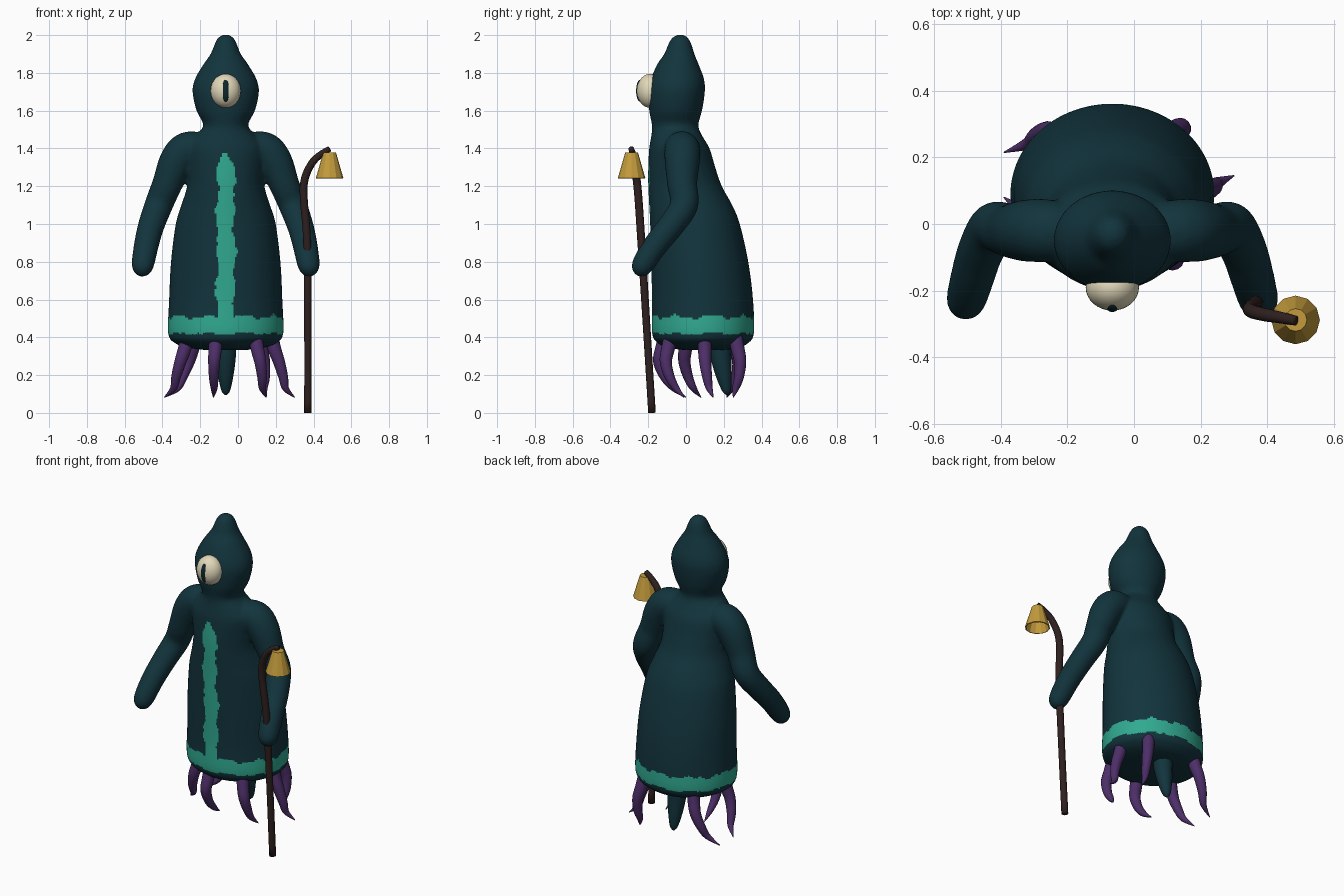
import bpy
import bmesh
import math
from mathutils import Vector

old = bpy.data.objects.get("Cube")
if old:
    bpy.data.objects.remove(old, do_unlink=True)

AXIS = -0.065  # x of the figure's plane of symmetry


def make_material(name, rgb, roughness=0.8):
    mat = bpy.data.materials.new(name)
    mat.use_nodes = True
    color = (*rgb, 1.0)
    mat.diffuse_color = color
    shader = mat.node_tree.nodes["Principled BSDF"]
    shader.inputs["Base Color"].default_value = color
    shader.inputs["Roughness"].default_value = roughness
    return mat


DARK_TEAL = make_material("dark teal", (0.006, 0.034, 0.046))
MINT = make_material("mint trim", (0.03, 0.40, 0.28))
PURPLE = make_material("purple", (0.075, 0.028, 0.14))
GOLD = make_material("gold", (0.55, 0.33, 0.045))
CREAM = make_material("cream", (0.76, 0.69, 0.49))
WOOD = make_material("dark wood", (0.028, 0.015, 0.014))
BLACK_TEAL = make_material("black teal", (0.004, 0.02, 0.028))


def add_object(name, mesh, materials, smooth=True):
    for mat in materials:
        mesh.materials.append(mat)
    if smooth:
        mesh.shade_smooth()
    obj = bpy.data.objects.new(name, mesh)
    bpy.context.collection.objects.link(obj)
    return obj


def mesh_from(bm, name):
    bmesh.ops.recalc_face_normals(bm, faces=bm.faces)
    mesh = bpy.data.meshes.new(name)
    bm.to_mesh(mesh)
    bm.free()
    return mesh


def interpolate(rows, steps):
    """Catmull-Rom interpolation through rows of numbers."""
    out = []
    for i in range(len(rows) - 1):
        a, b, c, d = (rows[max(i - 1, 0)], rows[i], rows[i + 1],
                      rows[min(i + 2, len(rows) - 1)])
        for s in range(steps):
            t = s / steps
            out.append([q + 0.5 * t * (r - p + t * (2 * p - 5 * q + 4 * r - e
                        + t * (3 * (q - r) + e - p)))
                        for p, q, r, e in zip(a, b, c, d)])
    out.append(list(rows[-1]))
    return out


def loft(bm, rings):
    """Skin a closed solid over a list of rings."""
    loops = [[bm.verts.new(co) for co in ring] for ring in rings]
    n = len(loops[0])
    for low, high in zip(loops, loops[1:]):
        for i in range(n):
            j = (i + 1) % n
            bm.faces.new((low[i], low[j], high[j], high[i]))
    bm.faces.new(loops[0][::-1])
    bm.faces.new(loops[-1])


def tube(bm, rows, steps=5, sides=14):
    """Tapered tube along rows of x, y, z, radius."""
    rows = interpolate(rows, steps)
    pts = [Vector(r[:3]) for r in rows]
    side = Vector((0, 1, 0))
    rings = []
    for k, p in enumerate(pts):
        tangent = (pts[min(k + 1, len(pts) - 1)] - pts[max(k - 1, 0)]).normalized()
        side = (side - tangent * side.dot(tangent)).normalized()
        other = tangent.cross(side)
        radius = max(rows[k][3], 0.002)
        angles = [math.tau * i / sides for i in range(sides)]
        rings.append([p + radius * (side * math.cos(a) + other * math.sin(a))
                      for a in angles])
    loft(bm, rings)


# Hooded robe: height, half width, front y, back y
ROBE = [
    (.332, .10, 0, .20), (.345, .20, -.1, .28), (.37, .27, -.15, .33),
    (.42, .305, -.18, .36), (.6, .30, -.18, .355), (.8, .29, -.185, .33),
    (1, .265, -.19, .285), (1.1, .235, -.195, .245), (1.2, .205, -.2, .19),
    (1.3, .205, -.2, .155), (1.4, .21, -.195, .125), (1.46, .17, -.185, .09),
    (1.52, .118, -.18, .065), (1.6, .155, -.195, .085), (1.7, .176, -.2, .1),
    (1.77, .162, -.185, .095), (1.85, .115, -.15, .065), (1.9, .08, -.115, .045),
    (1.95, .06, -.095, .03), (1.985, .042, -.075, .012), (2.003, .015, -.045, -.015),
]
# Arm on one side, as offset from the axis, y, z, radius
ARM = [
    (.10, -.03, 1.39, .085), (.2, -.02, 1.395, .095), (.26, -.02, 1.33, .093),
    (.31, -.02, 1.21, .08), (.355, -.01, 1.1, .075), (.395, -.08, .99, .07),
    (.42, -.16, .89, .066), (.438, -.225, .79, .06), (.443, -.24, .745, .045),
    (.445, -.245, .722, .015),
]

bm = bmesh.new()
rings = []
for z, half, front, back in interpolate(ROBE, 4):
    mid, depth = (front + back) / 2, (back - front) / 2
    angles = [math.tau * i / 56 for i in range(56)]
    rings.append([(AXIS + half * math.cos(a), mid + depth * math.sin(a), z)
                  for a in angles])
loft(bm, rings)
for sign in (-1, 1):
    tube(bm, [(AXIS + sign * x, y, z, r) for x, y, z, r in ARM], sides=24)

# Fuse robe and arms into one soft skin
helper = add_object("robe_base", mesh_from(bm, "robe_base"), [])
remesh = helper.modifiers.new("fuse", "REMESH")
remesh.mode = "VOXEL"
remesh.voxel_size = 0.01
soften = helper.modifiers.new("soften", "SMOOTH")
soften.factor = 0.5
soften.iterations = 10
bpy.context.view_layer.update()
graph = bpy.context.evaluated_depsgraph_get()
skin = bpy.data.meshes.new_from_object(helper.evaluated_get(graph))
bpy.data.objects.remove(helper, do_unlink=True)
skin.materials.clear()
robe = add_object("hooded_robe", skin, [DARK_TEAL, MINT])
robe.data.name = "hooded_robe"

# Wavy hem band and front stripe
for face in skin.polygons:
    x, y, z = face.center
    angle = math.atan2(y - 0.09, x - AXIS)
    ripple = 0.008 * math.sin(9 * angle) + 0.005 * math.sin(23 * angle + 1)
    hem = 0.42 + ripple * 0.4 < z < 0.508 + ripple
    width = 0.046 + 0.008 * math.sin(31 * z) + 0.004 * math.sin(83 * z)
    if z > 1.25:
        width *= math.sqrt(max(0, 1 - ((z - 1.25) / 0.125) ** 2)) * 0.9 + 0.05
    sway = 0.005 * math.sin(17 * z)
    stripe = 0.42 < z < 1.375 and y < -0.1 and abs(x - AXIS - sway) < width
    face.material_index = int(hem or stripe)


# Eye and pupil
def ellipsoid(name, center, radii, mat):
    bm = bmesh.new()
    bmesh.ops.create_uvsphere(bm, u_segments=32, v_segments=20, radius=1)
    bmesh.ops.scale(bm, vec=radii, verts=bm.verts)
    bmesh.ops.translate(bm, vec=center, verts=bm.verts)
    return add_object(name, mesh_from(bm, name), [mat])


ellipsoid("eye", (AXIS, -.19, 1.705), (.08, .07, .09), CREAM)
ellipsoid("pupil", (AXIS, -.243, 1.705), (.022, .021, .058), BLACK_TEAL)


def tube_object(name, rows, mat, **options):
    bm = bmesh.new()
    tube(bm, rows, **options)
    return add_object(name, mesh_from(bm, name), [mat])


# Tentacles under the hem: root x, y and tip x, y
TENTACLES = {
    "front_right": (-.12, -.12, -.13, 0), "front_left": (.10, -.09, .15, -.01),
    "side_right": (-.28, .0, -.39, .08), "side_left": (.19, .1, .30, .145),
    "back_right": (-.24, .26, -.39, .215), "back_left": (.12, .27, .15, .25),
}
# Height, share of the way to the tip, outward bulge, radius
CURL = [(.40, 0, -.01, .036), (.34, -.02, .005, .036), (.27, .02, .025, .032),
        (.19, .25, .022, .026), (.13, .52, .005, .018), (.082, 1, 0, .002)]
for place, (rx, ry, tx, ty) in TENTACLES.items():
    out = Vector((rx - AXIS, ry - 0.09)).normalized()
    rows = [(rx + (tx - rx) * t + out.x * bulge, ry + (ty - ry) * t + out.y * bulge, z, r)
            for z, t, bulge, r in CURL]
    tube_object("tentacle_" + place, rows, PURPLE)

# Short tail beneath the robe
tube_object("tail", [(AXIS, .18, .42, .06), (AXIS, .185, .3, .055),
                     (AXIS, .2, .2, .042), (AXIS, .215, .12, .024),
                     (AXIS, .22, .095, .006)], DARK_TEAL)

# Crooked staff
tube_object("staff", [(.37, -.18, 0, .02), (.37, -.208, .45, .02),
                      (.366, -.236, .9, .021), (.348, -.252, 1.14, .021),
                      (.354, -.262, 1.24, .021), (.39, -.272, 1.32, .02),
                      (.435, -.28, 1.366, .018), (.485, -.29, 1.398, .015)], WOOD)

# Open faceted bell hanging from the staff
bm = bmesh.new()
bmesh.ops.create_cone(bm, cap_ends=True, segments=12, radius1=.073, radius2=.034, depth=.135)
bmesh.ops.translate(bm, vec=(.485, -.288, 1.31), verts=bm.verts)
bottom = min(bm.faces, key=lambda f: f.calc_center_median().z)
bmesh.ops.delete(bm, geom=[bottom], context="FACES_ONLY")
bell = add_object("bell", mesh_from(bm, "bell"), [GOLD], smooth=False)
wall = bell.modifiers.new("wall", "SOLIDIFY")
wall.thickness = 0.006
